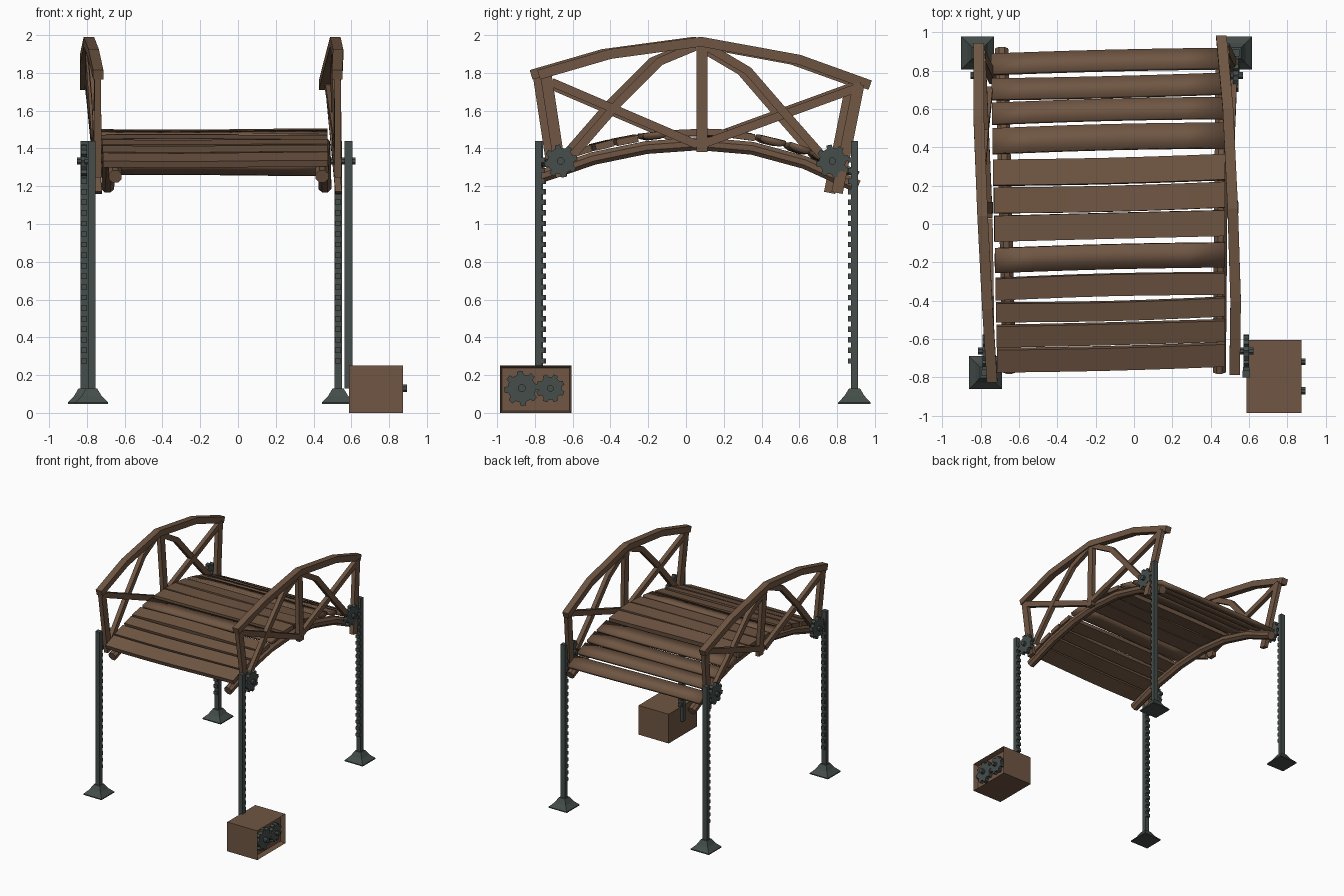
import bpy, bmesh, math, random
from mathutils import Vector

random.seed(4)
cube = bpy.data.objects.get("Cube")
if cube:
    bpy.data.objects.remove(cube)


def material(name, rgb):
    m = bpy.data.materials.new(name)
    m.use_nodes = True
    m.diffuse_color = (*rgb, 1)
    m.node_tree.nodes["Principled BSDF"].inputs["Base Color"].default_value = (*rgb, 1)
    return m


wood = material("brown wood", (0.16, 0.093, 0.056))
metal = material("dark iron", (0.058, 0.074, 0.067))


def finish(name, bm, mat, smooth=False):
    bmesh.ops.recalc_face_normals(bm, faces=bm.faces)
    me = bpy.data.meshes.new(name)
    bm.to_mesh(me)
    bm.free()
    me.materials.append(mat)
    for p in me.polygons:
        p.use_smooth = smooth
    ob = bpy.data.objects.new(name, me)
    bpy.context.collection.objects.link(ob)
    return ob


def bridge(bm, rings):
    """Skin consecutive vertex rings and cap both ends."""
    rings = [[bm.verts.new(c) for c in r] for r in rings]
    n = len(rings[0])
    for a, b in zip(rings, rings[1:]):
        for i in range(n):
            bm.faces.new((a[i], a[(i + 1) % n], b[(i + 1) % n], b[i]))
    bm.faces.new(rings[0])
    bm.faces.new(rings[-1])


def sweep(name, pts, section, side, mat=wood, smooth=False):
    """Sweep a cross-section (side, up) along a path."""
    pts = [Vector(p) for p in pts]
    side = Vector(side)
    rings = []
    for i, p in enumerate(pts):
        t = (pts[min(i + 1, len(pts) - 1)] - pts[max(i - 1, 0)]).normalized()
        up = side.cross(t).normalized()
        rings.append([p + side * a + up * b for a, b in section])
    bm = bmesh.new()
    bridge(bm, rings)
    return finish(name, bm, mat, smooth)


def rect(w, h):
    return [(-w / 2, -h / 2), (w / 2, -h / 2), (w / 2, h / 2), (-w / 2, h / 2)]


def ngon(r, n):
    return [(r * math.cos(math.tau * (i + .5) / n), r * math.sin(math.tau * (i + .5) / n))
            for i in range(n)]


def add_box(bm, c, s):
    ret = bmesh.ops.create_cube(bm, size=1)
    for v in ret["verts"]:
        v.co = Vector(c) + Vector([v.co[k] * s[k] for k in range(3)])


def lerp_table(table, y):
    for (y0, v0), (y1, v1) in zip(table, table[1:]):
        if y <= y1 or y1 == table[-1][0]:
            return v0 + (v1 - v0) * (y - y0) / (y1 - y0)


def log_z(y):
    d = y - 0.08
    return 1.425 - (0.24 if d < 0 else 0.33) * d * d


# Railings: arched top rail, posts, straight diagonals and bowed braces
rail_z = [(-0.78, 1.79), (-0.40, 1.9), (0.08, 1.965), (0.60, 1.87), (0.975, 1.735)]
rail_x = {
    "left": [(-0.775, .525), (-.40, .53), (.08, .515), (.60, .49), (.98, .455)],
    "right": [(-.82, -.74), (-.43, -.765), (.05, -.79), (.55, -.81), (.94, -.81)],
}
struts = {
    "front_post": ([(-0.74, 1.78), (-0.66, 1.25)], 0.06),
    "back_post": ([(0.915, 1.74), (0.80, 1.165)], 0.06),
    "front_diagonal": ([(-0.71, 1.75), (0.06, 1.42)], 0.045),
    "back_diagonal": ([(0.93, 1.73), (0.08, 1.42)], 0.045),
    "front_bowed_brace": ([(0.05, 1.94), (-0.14, 1.86), (-0.35, 1.65), (-0.62, 1.34)], 0.045),
    "back_bowed_brace": ([(0.11, 1.94), (0.33, 1.81), (0.52, 1.59), (0.74, 1.34)], 0.045),
    "centre_post": ([(0.085, 1.96), (0.085, 1.38)], 0.058),
}
for label, xs in rail_x.items():
    shift = 0 if label == "left" else -0.04
    foot_x = 0.53 if label == "left" else -0.74
    path = [(lerp_table(xs, y + shift), y + shift, z) for y, z in rail_z]
    sweep(label + "_top_rail", path, rect(0.055, 0.052), (1, 0, 0))
    for part, (pts, w) in struts.items():
        dy = 0 if part == "centre_post" else shift
        path = []
        for y, z in pts:
            k = (z - 1.2) / 0.72
            path.append((foot_x + (lerp_table(xs, y + dy) - foot_x) * k, y + dy, z))
        sweep(label + "_" + part, path, rect(0.035, w), (1, 0, 0))

# Arched log beams beneath the deck
for label, x0, x1 in (("left", 0.445, 0.46), ("right", -0.65, -0.69)):
    path = []
    for i in range(7):
        y = -0.77 + 1.68 * i / 6
        path.append((x0 + (x1 - x0) * i / 6, y, log_z(y)))
    sweep(label + "_log_beam", path, ngon(0.037, 8), (1, 0, 0), smooth=False)

# Deck planks: slightly crooked, the rear ones with rounded tops
plank_y = [-.695, -.57, -.445, -.325, -.175, -.01, .138, .282, .445, .588, .715, .845]
plank_w = [.125, .115, .10, .115, .13, .135, .135, .135, .135, .115, .115, .115]
for i, (y, w) in enumerate(zip(plank_y, plank_w)):
    slope = (log_z(y + .02) - log_z(y - .02)) / .04
    across = Vector((0, 1, slope)).normalized()
    bow, lift = random.uniform(-.01, .01), random.uniform(-.004, .004)
    start = -0.715 - 0.03 * i / 11
    path = []
    for k in range(7):
        u = k / 6
        wave = math.sin(u * math.pi)
        path.append((start + (0.475 - start) * u, y - .015 + .03 * u + bow * wave,
                     log_z(y) + .058 + lift * math.sin(u * 5)))
    if i in (4, 8, 9, 10, 11):
        section = [(-w / 2, -.018), (w / 2, -.018), (w / 2, .008), (w / 4, .019),
                   (-w / 4, .019), (-w / 2, .008)]
        ob = sweep(f"plank_{i + 1}", path, section, across, smooth=True)
    else:
        ob = sweep(f"plank_{i + 1}", path, rect(w, .036), across)


def gear(name, x, y, z, r, depth, hub, teeth=8, turn=0.0):
    """Toothed wheel on an x axle, with a hub running along it."""
    outline = []
    for t in range(teeth):
        for f, k in ((-.30, .80), (-.19, 1), (.19, 1), (.30, .80)):
            a = turn + math.tau * (t + f) / teeth
            outline.append((r * k * math.cos(a), r * k * math.sin(a)))
    bm = bmesh.new()
    for shape, d in ((outline, depth), (ngon(r * .23, 8), hub)):
        bridge(bm, [[(x + s * d / 2, y + a, z + b) for a, b in shape] for s in (-1, 1)])
    finish(name, bm, metal)


# Toothed iron columns with flared feet and a climbing gear each
columns = [("front_right", -.775, -.775, 1), ("back_right", -.815, .892, -1),
           ("front_left", .585, -.782, 1), ("back_left", .53, .892, -1)]
for label, x, y, d in columns:
    bm = bmesh.new()
    add_box(bm, (x, y, 0.785), (.04, .036, 1.31))
    for k in range(20):
        add_box(bm, (x, y + d * .024, .275 + k * .056), (.032, .022, .028))
    finish(label + "_column", bm, metal)
    if label != "front_left":
        bm = bmesh.new()
        rings = [[(x + a, y + b, z) for a, b in rect(s, s)]
                 for z, s in ((.048, .172), (.056, .172), (.09, .105), (.13, .058))]
        bridge(bm, rings)
        finish(label + "_foot", bm, metal)
    gear(label + "_gear", x, -.663 if d > 0 else .775, 1.333, .088, .03, .075, turn=.2)

# Drive box with a recessed side holding two meshing gears
bm = bmesh.new()
add_box(bm, (.73, -.795, .125), (.285, .38, .25))
bm.faces.ensure_lookup_table()
panel = max(bm.faces, key=lambda f: f.calc_center_median().x)
bmesh.ops.inset_region(bm, faces=[panel], thickness=.016)
bmesh.ops.translate(bm, verts=panel.verts, vec=(-.04, 0, 0))
finish("drive_box", bm, wood)
gear("large_drive_gear", .848, -.87, .13, .093, .03, .092, turn=.1)
gear("small_drive_gear", .848, -.718, .13, .076, .03, .092, turn=.4)
